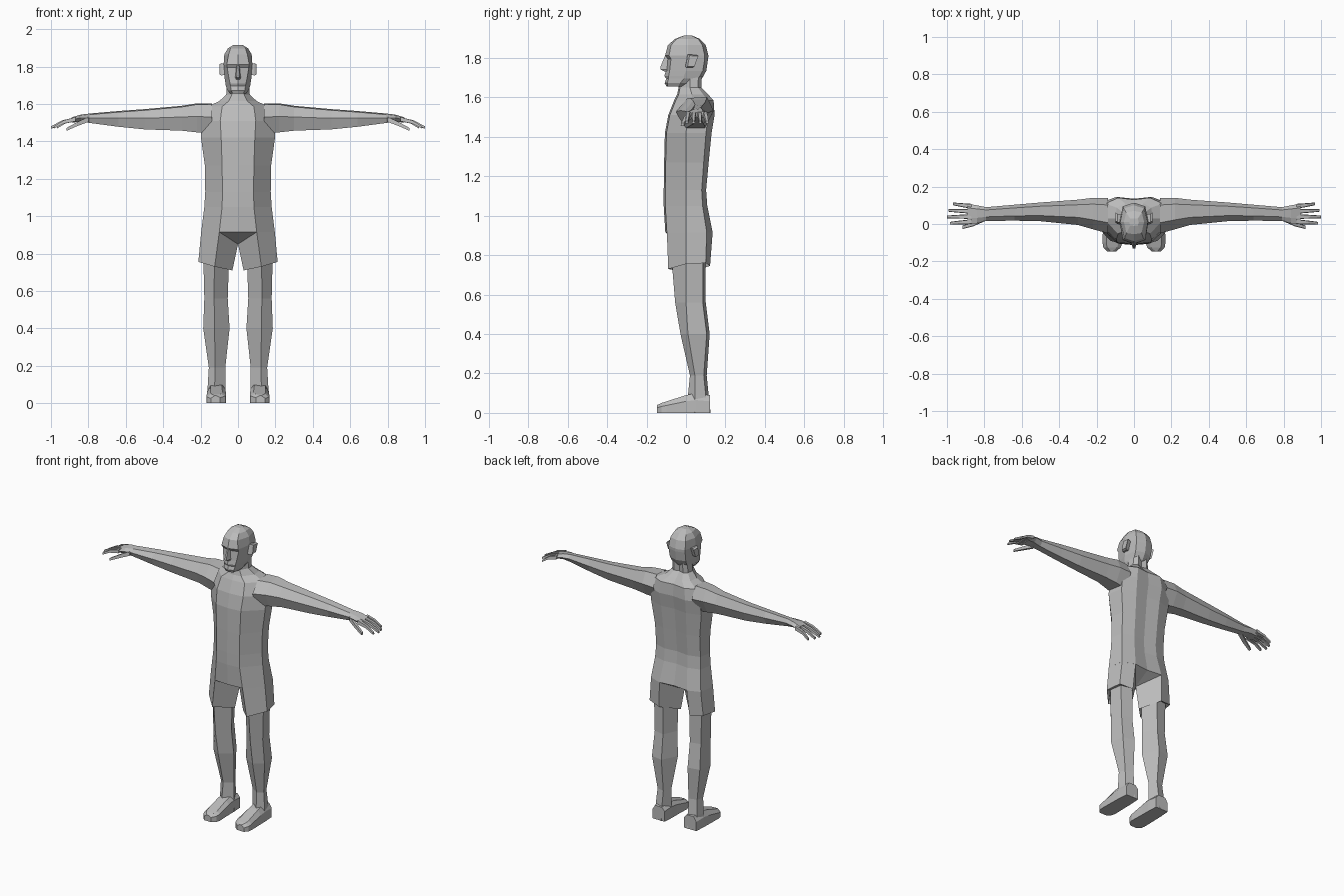
import bpy, bmesh
from mathutils import Vector

grey = bpy.data.materials.new("neutral_grey")
grey.diffuse_color = (0.5, 0.5, 0.5, 1)


def loft(name, rings, mirror=False, cap_start=True, cap_end=True):
    """Skin a list of equal-length point rings; a ring of equal points makes a tip."""
    bm = bmesh.new()
    vs = [[bm.verts.new(p) for p in r] for r in rings]
    n = len(rings[0])
    for a, b in zip(vs, vs[1:]):
        for i in range(n):
            j = (i + 1) % n
            bm.faces.new((a[i], a[j], b[j], b[i]))
    if cap_start:
        bm.faces.new(vs[0][::-1])
    if cap_end:
        bm.faces.new(vs[-1])
    bmesh.ops.remove_doubles(bm, verts=bm.verts, dist=0.0005)
    bmesh.ops.recalc_face_normals(bm, faces=bm.faces)
    me = bpy.data.meshes.new(name)
    bm.to_mesh(me)
    bm.free()
    me.materials.append(grey)
    ob = bpy.data.objects.new(name, me)
    bpy.context.collection.objects.link(ob)
    if mirror:
        m = ob.modifiers.new("mirror", 'MIRROR')
        m.use_mirror_merge = False
    return ob


def both_sides(half, z):
    """Close a half outline (front centre to back centre) into a full ring."""
    return [(x, y, z) for x, y in half] + [(-x, y, z) for x, y in half[-2:0:-1]]


# Torso and neck: z, front y, back y, half width, side y, panel edge x
torso = [
    (0.915, -0.105, 0.135, 0.197, 0.00, 0.100),
    (1.05, -0.113, 0.108, 0.180, 0.00, 0.085),
    (1.13, -0.113, 0.102, 0.175, 0.00, 0.083),
    (1.27, -0.111, 0.115, 0.177, 0.00, 0.085),
    (1.42, -0.107, 0.130, 0.198, 0.00, 0.090),
    (1.51, -0.090, 0.145, 0.195, 0.01, 0.095),
    (1.585, -0.060, 0.140, 0.165, 0.03, 0.085),
    (1.615, -0.045, 0.112, 0.100, 0.03, 0.050),
    (1.65, -0.038, 0.078, 0.063, 0.02, 0.033),
    (1.74, -0.035, 0.082, 0.055, 0.02, 0.030),
]
rings = [[(0, 0.015, 0.85)] * 10]
for z, f, b, w, sy, a in torso:
    rings.append(both_sides([(0, f), (a, f + 0.008), (w, sy), (w * 0.92, b * 0.78),
                             (a, b), (0, b - 0.01)], z))
loft("torso", rings, cap_start=False)

# Shorts leg running into the bare leg: front, outer, outer back, back, inner corners
shorts = [
    [(0.10, -0.097, 0.915), (0.197, 0, 0.915), (0.181, 0.105, 0.915),
     (0.10, 0.135, 0.915), (0, 0.015, 0.85)],
    [(0.125, -0.09, 0.73), (0.212, 0, 0.755), (0.195, 0.10, 0.76),
     (0.11, 0.122, 0.745), (0.03, 0.01, 0.71)],
]
# z, front y, back y, inner x, outer x, side y
leg = [
    (0.765, -0.072, 0.100, 0.048, 0.185, 0.00),
    (0.56, -0.055, 0.100, 0.055, 0.180, 0.00),
    (0.40, -0.028, 0.120, 0.045, 0.186, 0.01),
    (0.19, 0.020, 0.105, 0.068, 0.156, 0.045),
    (0.09, 0.010, 0.115, 0.068, 0.162, 0.045),
    (0.00, 0.010, 0.125, 0.065, 0.166, 0.045),
]
rings = shorts
for z, f, b, x0, x1, sy in leg:
    m = (x0 + x1) / 2
    rings.append([(m + 0.01, f, z), (x1, sy, z), (x1 - 0.012, b - 0.015, z),
                  (m - 0.02, b, z), (x0, sy + 0.01, z)])
loft("shorts_and_leg", rings, mirror=True, cap_start=False)

# Foot: y, inner x, outer x, top height
foot = [(0.122, 0.07, 0.16, 0.09), (0.05, 0.066, 0.165, 0.10), (0.0, 0.066, 0.166, 0.09),
        (-0.10, 0.063, 0.168, 0.058), (-0.125, 0.07, 0.164, 0.05), (-0.146, 0.095, 0.145, 0.04)]
loft("foot", [[(x0, y, 0), (x1, y, 0), (x1, y, h * 0.65), (x1 - 0.02, y, h),
               (x0 + 0.02, y, h), (x0, y, h * 0.75)] for y, x0, x1, h in foot], mirror=True)

# Arm and palm: x, front y, back y, bottom z, top z
arm = [
    (0.14, -0.050, 0.140, 1.44, 1.602),
    (0.22, -0.028, 0.140, 1.448, 1.603),
    (0.30, -0.005, 0.130, 1.457, 1.590),
    (0.50, 0.015, 0.115, 1.464, 1.572),
    (0.64, 0.018, 0.103, 1.478, 1.562),
    (0.79, 0.016, 0.090, 1.498, 1.549),
    (0.84, 0.004, 0.100, 1.505, 1.543),
    (0.89, 0.000, 0.108, 1.500, 1.528),
]
rings = []
for x, f, b, z0, z1 in arm:
    d, zm = b - f, z0 * 0.45 + z1 * 0.55
    rings.append([(x, f + d * 0.3, z1 - 0.006), (x, f, zm), (x, f + d * 0.2, z0),
                  (x, f + d * 0.75, z0), (x, b, zm), (x, f + d * 0.8, z1)])
loft("arm", rings, mirror=True, cap_start=False)


def finger(name, pts, r):
    """Tapered four-sided finger through the given points."""
    rs = []
    for i, p in enumerate(pts):
        s = r * (1 - 0.22 * i)
        x, y, z = p
        rs.append([(x, y - s, z - s * 0.7), (x, y + s, z - s * 0.7),
                   (x, y + s * 0.8, z + s), (x, y - s * 0.8, z + s)])
    loft(name, rs, mirror=True)


# Four fingers and a thumb
for i, (y0, y1, tip) in enumerate([(0.012, 0.004, 0.985), (0.04, 0.038, 1.0),
                                   (0.068, 0.073, 0.992), (0.095, 0.108, 0.968)]):
    finger(f"finger_{i + 1}", [(0.87, y0, 1.516), ((0.88 + tip) / 2, (y0 + y1) / 2, 1.502),
                               (tip, y1, 1.473)], 0.013)
finger("thumb", [(0.80, 0.03, 1.515), (0.86, 0.0, 1.49), (0.918, -0.018, 1.462)], 0.016)

# Head: z, front y, cheek x, cheek y, side x, side y, rear x, rear y, back y
head = [
    (1.655, -0.098, 0.028, -0.092, 0.040, -0.04, 0.03, 0.00, 0.005),
    (1.672, -0.108, 0.036, -0.095, 0.056, -0.03, 0.045, 0.03, 0.045),
    (1.695, -0.100, 0.040, -0.088, 0.065, -0.01, 0.052, 0.06, 0.080),
    (1.708, -0.110, 0.042, -0.088, 0.067, -0.01, 0.054, 0.07, 0.088),
    (1.735, -0.102, 0.048, -0.083, 0.071, 0.00, 0.058, 0.085, 0.103),
    (1.795, -0.095, 0.058, -0.076, 0.076, 0.01, 0.060, 0.095, 0.112),
    (1.812, -0.106, 0.060, -0.086, 0.077, 0.01, 0.060, 0.095, 0.114),
    (1.865, -0.092, 0.050, -0.076, 0.073, 0.01, 0.055, 0.083, 0.100),
    (1.897, -0.055, 0.040, -0.048, 0.054, 0.01, 0.042, 0.062, 0.070),
    (1.914, -0.010, 0.020, -0.008, 0.026, 0.01, 0.020, 0.028, 0.030),
]
loft("head", [both_sides([(0, f), (cx, cy), (sx, sy), (rx, ry), (0, b)], z)
              for z, f, cx, cy, sx, sy, rx, ry, b in head])

# Nose: bridge to tip to underside
loft("nose", [[(-w, -0.085, z), (-w * 0.4, y, z), (w * 0.4, y, z), (w, -0.085, z)]
              for z, y, w in [(1.812, -0.106, 0.009), (1.755, -0.130, 0.015),
                              (1.742, -0.130, 0.018), (1.731, -0.108, 0.014)]])

# Ears: flared plates
loft("ear", [[(x, y0, 1.752 + t), (x, y0 + 0.035, 1.752 + t), (x, y0 + 0.055, 1.815 - t),
              (x, y0 + 0.01, 1.818 - t)]
             for x, y0, t in [(0.065, -0.005, 0.006), (0.088, 0.0, 0.0), (0.100, 0.008, 0.006)]],
     mirror=True)
